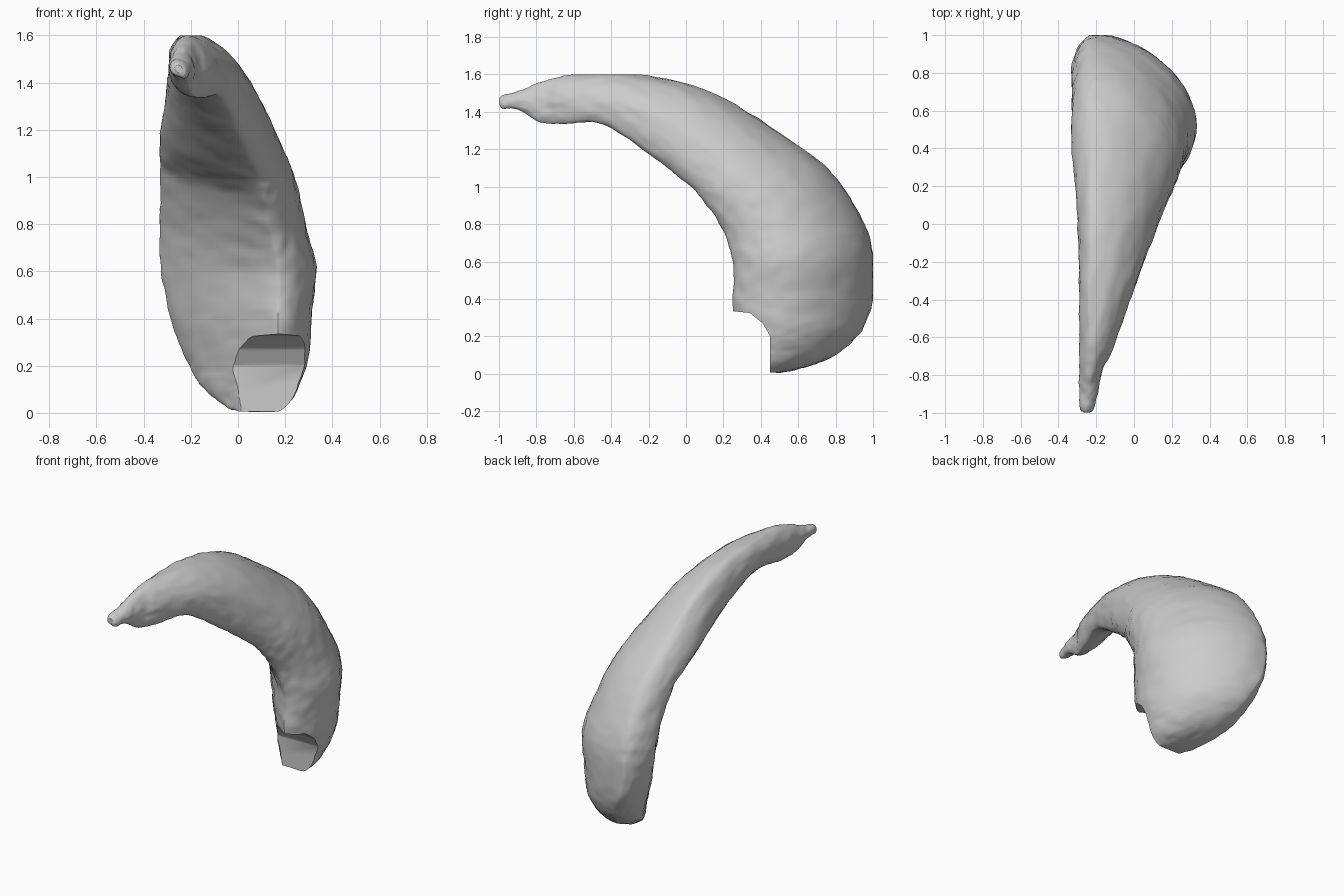
import bpy, bmesh, math
from mathutils import Vector, noise

if "Cube" in bpy.data.objects:
    bpy.data.objects.remove(bpy.data.objects["Cube"])

# Stations along the horn: inner edge y,z | outer edge y,z | left x, right x
STATIONS = [
    (.38, .005, .50, .005, 0, .18),
    (.35, .07, .68, .045, -.09, .23),
    (.31, .15, .84, .13, -.17, .27),
    (.27, .25, .95, .25, -.23, .30),
    (.25, .40, 1, .42, -.29, .315),
    (.25, .60, 1, .65, -.33, .33),
    (.20, .76, .94, .83, -.33, .29),
    (.10, .92, .80, 1.05, -.33, .25),
    (0, 1.02, .60, 1.22, -.33, .20),
    (-.22, 1.19, .15, 1.50, -.30, .09),
    (-.45, 1.335, -.25, 1.60, -.29, -.01),
    (-.65, 1.335, -.60, 1.60, -.29, -.10),
    (-.78, 1.345, -.77, 1.56, -.29, -.165),
    (-.90, 1.41, -.90, 1.51, -.29, -.195),
    (-.98, 1.42, -.98, 1.49, -.288, -.215),
    (-1, 1.44, -1, 1.475, -.27, -.235),
]
STEPS, QUARTER = 8, 16


def spline(a, b, c, d, t):
    return [q + .5 * t * (r - p + t * (2 * p - 5 * q + 4 * r - s + t * (3 * (q - r) + s - p)))
            for p, q, r, s in zip(a, b, c, d)]


def section(st, u):
    """Closed ring of four superellipse quarters; u is the station position."""
    iy, iz, oy, oz, xl, xr = st
    tail = max(0, min(1, (u - 7) / 4))
    n = 1.2 + .9 * tail + .05 * max(0, 4 - u)
    tr, tl = .36 + .1 * tail, .75 - .2 * tail
    xi = xl + .76 * (xr - xl)
    xo = min(max(-.21, .08 - .07 * u), (xl + xr) / 2)
    quarters = [(xi, 0, xr, tr, 1.75, False), (xo, 1, xr, tr, 1.8, True),
                (xo, 1, xl, tl, max(1.8, n), False), (xi, 0, xl, tl, n, True)]
    ring = []
    for xe, te, xs, ts, power, flip in quarters:
        for k in range(QUARTER):
            a = k / QUARTER * math.pi / 2
            if flip:
                a = math.pi / 2 - a
            x = xe + (xs - xe) * math.sin(a) ** (2 / power)
            t = ts + (te - ts) * max(0, math.cos(a)) ** (2 / power)
            ring.append(Vector((x, iy + (oy - iy) * t, iz + (oz - iz) * t)))
    return ring


def make_object(name, bm):
    bmesh.ops.recalc_face_normals(bm, faces=bm.faces[:])
    mesh = bpy.data.meshes.new(name)
    bm.to_mesh(mesh)
    bm.free()
    ob = bpy.data.objects.new(name, mesh)
    bpy.context.collection.objects.link(ob)
    return ob


# Curved body lofted through the stations
bm = bmesh.new()
rings = []
last = len(STATIONS) - 1
for i in range(last):
    four = [STATIONS[max(0, min(last, i + k))] for k in (-1, 0, 1, 2)]
    for j in range(STEPS + (i == last - 1)):
        t = j / STEPS
        rings.append([bm.verts.new(p) for p in section(spline(*four, t), i + t)])
for r0, r1 in zip(rings, rings[1:]):
    for k in range(len(r0)):
        m = (k + 1) % len(r0)
        bm.faces.new((r0[k], r0[m], r1[m], r1[k]))
bm.faces.new(rings[0])
bm.faces.new(rings[-1])
bmesh.ops.recalc_face_normals(bm, faces=bm.faces[:])
bm.normal_update()

# Gentle surface ripples, kept within the flat limits of the shape
for v in bm.verts:
    v.co += v.normal * (.006 * noise.noise(v.co * 14) + .004 * noise.noise(v.co * 30))
    v.co.x = max(v.co.x, -.333)
    v.co.y = max(-1, min(1, v.co.y))
    v.co.z = max(0, min(1.6, v.co.z))
body = make_object("curved_body", bm)

# Notch cut at the lower front end
bm = bmesh.new()
profile = [(.1, -.1), (.45, -.1), (.45, .2), (.41, .27), (.34, .325), (.1, .35)]
face = bm.faces.new([bm.verts.new((-.5, y, z)) for y, z in profile])
ext = bmesh.ops.extrude_face_region(bm, geom=[face])
# keep the starting cap so the cutter is closed
if not face.is_valid or len([f for f in bm.faces if len(f.verts) == 6]) < 2:
    bm.faces.new([v for v in bm.verts if v not in ext["geom"]])
bmesh.ops.translate(bm, vec=(1, 0, 0), verts=[g for g in ext["geom"] if isinstance(g, bmesh.types.BMVert)])
cutter = make_object("notch_cutter", bm)
cutter.hide_render = True

mod = body.modifiers.new("notch", 'BOOLEAN')
mod.operation = 'DIFFERENCE'
mod.solver = 'EXACT'
mod.object = cutter
bpy.context.view_layer.objects.active = body
body.select_set(True)
bpy.ops.object.modifier_apply(modifier=mod.name)
bpy.data.objects.remove(cutter)
bpy.ops.object.shade_smooth_by_angle(angle=math.radians(35))
